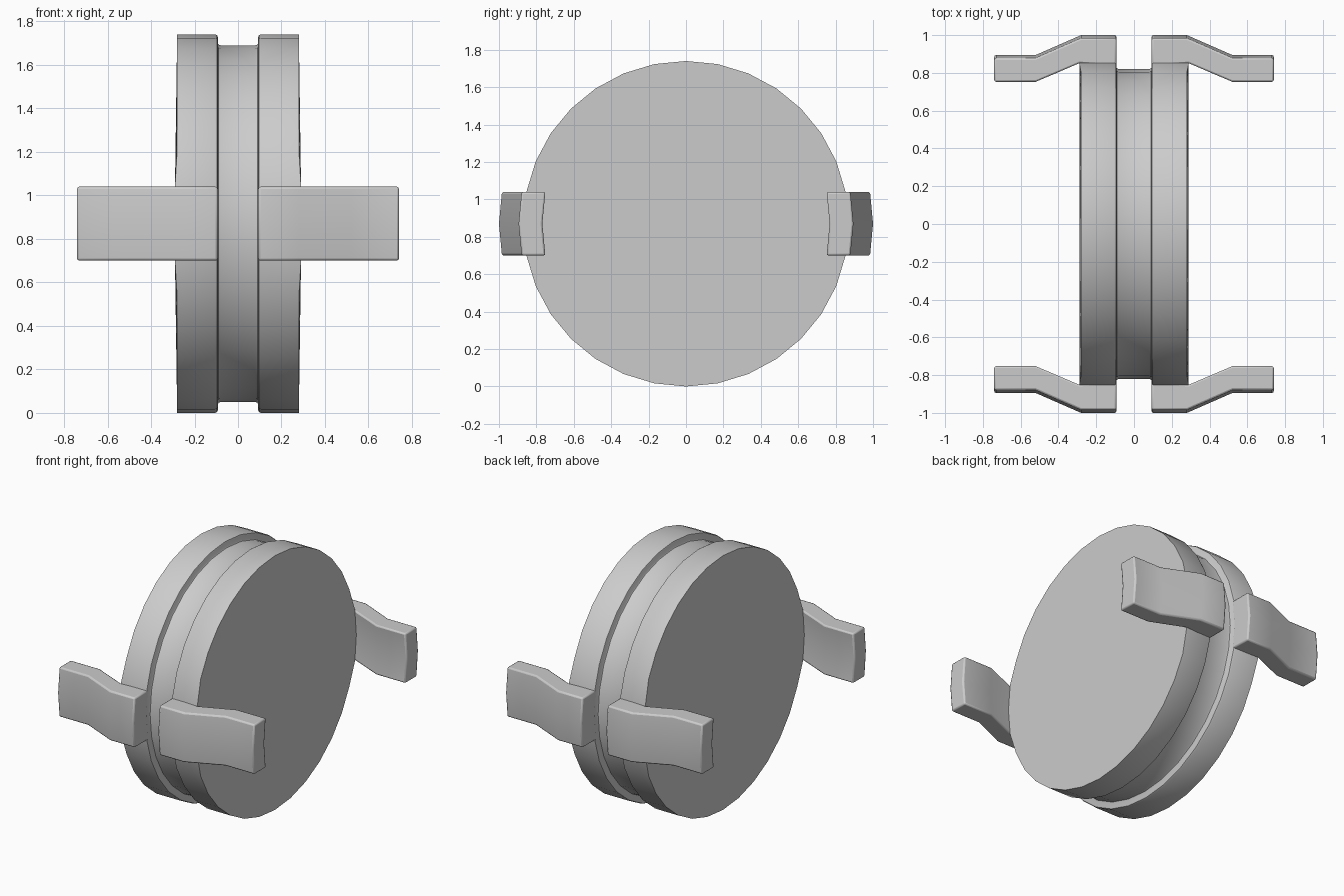
import bpy, bmesh
from math import sin, cos, pi

if "Cube" in bpy.data.objects:
    bpy.data.objects.remove(bpy.data.objects["Cube"])

SIDES, CZ, R = 32, 0.87, 0.87


def finish(name, bm):
    bmesh.ops.recalc_face_normals(bm, faces=bm.faces[:])
    mesh = bpy.data.meshes.new(name)
    bm.to_mesh(mesh)
    bm.free()
    ob = bpy.data.objects.new(name, mesh)
    bpy.context.collection.objects.link(ob)
    bpy.context.view_layer.objects.active = ob
    bpy.ops.object.select_all(action='DESELECT')
    ob.select_set(True)
    return ob


def loft(bm, rings):
    """Bridge equal point rings and cap both ends."""
    rows = [[bm.verts.new(p) for p in ring] for ring in rings]
    n = len(rows[0])
    for a, b in zip(rows, rows[1:]):
        for i in range(n):
            j = (i + 1) % n
            bm.faces.new((a[i], a[j], b[j], b[i]))
    bm.faces.new(rows[0])
    bm.faces.new(rows[-1])


# Grooved disc, turned about the x axis
half = [(0.08, 0.82), (0.089, 0.823), (0.093, 0.83), (0.093, 0.858),
        (0.096, 0.866), (0.105, R), (0.28, R)]
profile = [(-x, r) for x, r in reversed(half)] + half
rings = []
for x, r in profile:
    ring = []
    for i in range(SIDES):
        a = 2 * pi * i / SIDES
        y, z = r * cos(a), r * sin(a)
        # rim flares slightly where the arms join
        flare = 1.035 if abs(x) > 0.2 and abs(z) < 0.18 else 1
        ring.append((x * flare, y, CZ + z))
    rings.append(ring)
bm = bmesh.new()
loft(bm, rings)
finish("grooved_disc", bm)
bpy.ops.object.shade_smooth_by_angle(angle=pi / 6)

# Cranked arms: stations are (outer x, outer y, inner x, inner y)
H, V = 0.17, 0.016
stations = [(0.093, 1.0, 0.093, 0.85), (0.28, 1.0, 0.29, 0.866),
            (0.52, 0.895, 0.52, 0.768), (0.74, 0.895, 0.74, 0.768)]
rings = []
for xo, yo, xi, yi in stations:
    rings.append([(xo, yo - V, CZ - H), (xo, yo, CZ), (xo, yo - V, CZ + H),
                  (xi, yi - V, CZ + H), (xi, yi, CZ), (xi, yi - V, CZ - H)])
bm = bmesh.new()
loft(bm, rings)
arms = finish("locking_arms", bm)
bev = arms.modifiers.new("soft_edges", 'BEVEL')
bev.width = 0.01
bev.segments = 2
bev.limit_method = 'ANGLE'
bev.angle_limit = pi / 4
mir = arms.modifiers.new("four_arms", 'MIRROR')
mir.use_axis = (True, True, False)
mir.use_mirror_merge = False
bpy.ops.object.shade_smooth_by_angle(angle=pi / 6)
